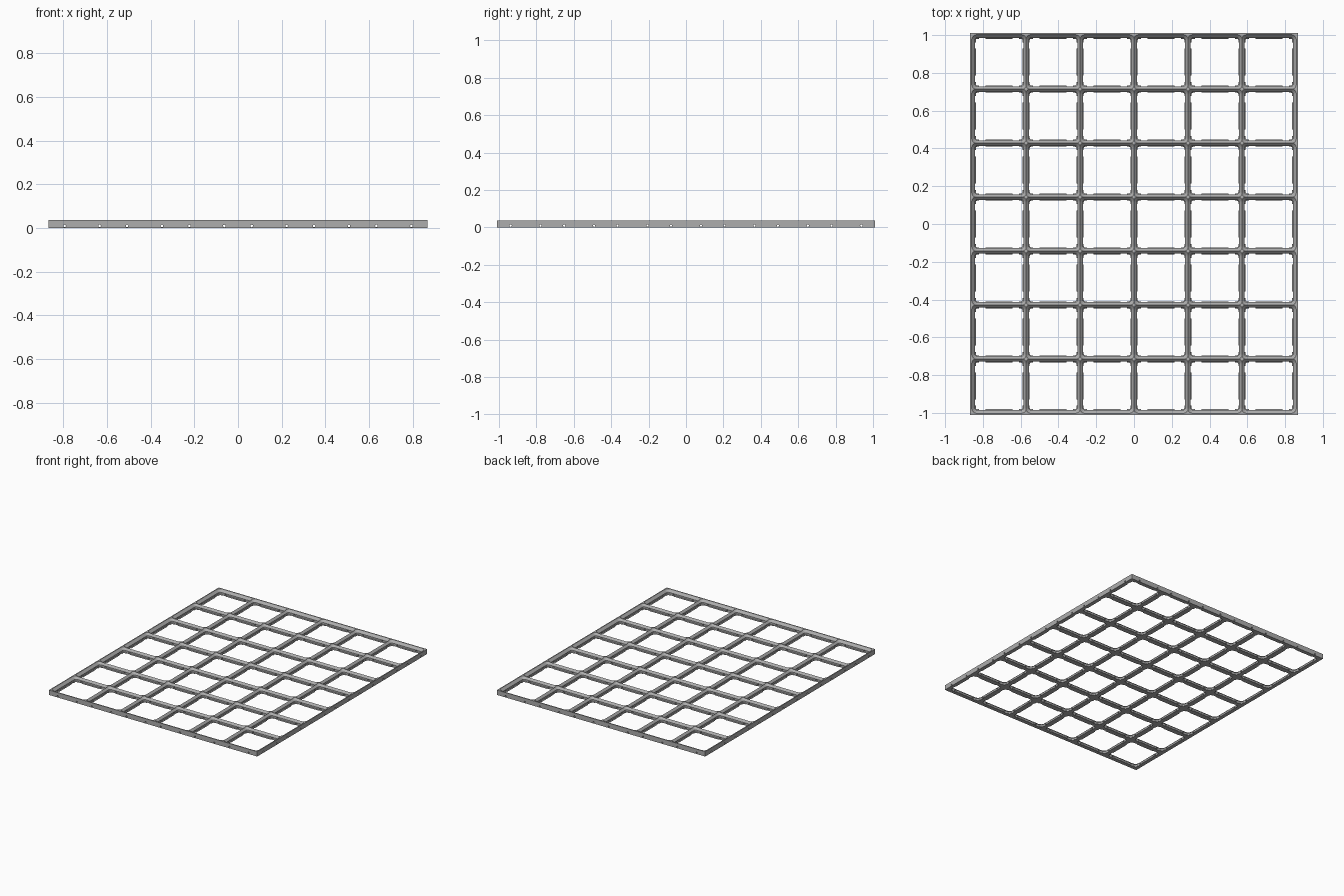
import bpy
import bmesh
from math import cos, sin, pi
from mathutils import Vector, Matrix

default = bpy.data.objects.get("Cube")
if default:
    bpy.data.objects.remove(default)

COLS, ROWS = 6, 7
PITCH = 2 / ROWS
HALF = PITCH / 2
MM = PITCH / 42
RADIUS = 4 * MM            # corner radius at the cell border
RIDGE, PEAK = 5 * MM, 5.4 * MM
LIP, WALL = -2.85 * MM, -2.15 * MM
FAR, MARGIN = 0.04, 0.01
GAP_IN, GAP_OUT = 0.072, 0.105
HOLE_AT, HOLE_Z, HOLE_R = 0.08, 0.0095, 0.006
ARC_STEPS = 8

grey = bpy.data.materials.new("matte grey")
grey.use_nodes = True
COLOR = (0.42, 0.42, 0.42, 1)
grey.diffuse_color = COLOR
grey.node_tree.nodes["Principled BSDF"].inputs["Base Color"].default_value = COLOR


def make_object(name, bm):
    bmesh.ops.recalc_face_normals(bm, faces=bm.faces)
    mesh = bpy.data.meshes.new(name)
    bm.to_mesh(mesh)
    bm.free()
    mesh.materials.append(grey)
    obj = bpy.data.objects.new(name, mesh)
    bpy.context.collection.objects.link(obj)
    return obj


def ring_points(offset, notched):
    """Rounded square grown by offset; notched rings lose the lip in the gaps."""
    pts = []
    centre = HALF - RADIUS
    side = [(-GAP_OUT, 0), (-GAP_OUT, 1), (-GAP_IN, 1), (-GAP_IN, 0),
            (GAP_IN, 0), (GAP_IN, 1), (GAP_OUT, 1), (GAP_OUT, 0)]
    for quarter in range(4):
        turn = Matrix.Rotation(quarter * pi / 2, 2)
        for t, in_gap in side:
            out = WALL if notched and in_gap else offset
            pts.append(turn @ Vector((HALF + out, t)))
        for i in range(ARC_STEPS + 1):
            a = i / ARC_STEPS * pi / 2
            r = RADIUS + offset
            pts.append(turn @ Vector((centre + r * cos(a), centre + r * sin(a))))
    return pts


# Underside, lip, upright wall, sloped flank and raised crossing, bottom to top
PROFILE = [(FAR, 0, False), (LIP, 0, True), (LIP, 0.35 * MM, True),
           (WALL, 1.05 * MM, False), (WALL, 2.85 * MM, False),
           (PEAK - RIDGE, PEAK, False), (FAR, PEAK, False)]


def add_cell(bm, col, row):
    cx = (col - (COLS - 1) / 2) * PITCH
    cy = (row - (ROWS - 1) / 2) * PITCH
    tile = bmesh.new()
    rings = [[tile.verts.new((p.x + cx, p.y + cy, z)) for p in ring_points(off, cut)]
             for off, z, cut in PROFILE]
    for low, high in zip(rings, rings[1:]):
        n = len(low)
        for i in range(n):
            j = (i + 1) % n
            tile.faces.new((low[i], low[j], high[j], high[i]))
    bmesh.ops.remove_doubles(tile, verts=tile.verts, dist=1e-6)
    # Trim to the cell border, with a little extra on the plate's outer sides
    limits = [((1, 0, 0), col == COLS - 1), ((-1, 0, 0), col == 0),
              ((0, 1, 0), row == ROWS - 1), ((0, -1, 0), row == 0)]
    for normal, outer in limits:
        reach = HALF + (MARGIN if outer else 0)
        bmesh.ops.bisect_plane(
            tile, geom=tile.verts[:] + tile.edges[:] + tile.faces[:], dist=1e-7,
            plane_co=Vector((cx, cy, 0)) + Vector(normal) * reach,
            plane_no=normal, clear_outer=True)
    temp = bpy.data.meshes.new("tile")
    tile.to_mesh(temp)
    tile.free()
    bm.from_mesh(temp)
    bpy.data.meshes.remove(temp)


# Lattice of cells, closed around the rim
bm = bmesh.new()
for col in range(COLS):
    for row in range(ROWS):
        add_cell(bm, col, row)
bmesh.ops.remove_doubles(bm, verts=bm.verts, dist=1e-5)
rim = [e for e in bm.edges if e.is_boundary]
bmesh.ops.bridge_loops(bm, edges=rim)
plate = make_object("grid_baseplate", bm)

# Rounded outline that trims the plate
bm = bmesh.new()
outline = []
for quarter, (sx, sy) in enumerate([(1, 1), (-1, 1), (-1, -1), (1, -1)]):
    for i in range(ARC_STEPS + 1):
        a = (quarter + i / ARC_STEPS) * pi / 2
        outline.append(bm.verts.new((sx * (COLS * HALF - RADIUS) + RADIUS * cos(a),
                                     sy * (ROWS * HALF - RADIUS) + RADIUS * sin(a), -0.1)))
base = bm.faces.new(outline)
top = bmesh.ops.extrude_face_region(bm, geom=[base])["geom"]
bmesh.ops.translate(bm, vec=(0, 0, 0.3), verts=[v for v in top if isinstance(v, bmesh.types.BMVert)])
cutters = [(make_object("outline_cutter", bm), "INTERSECT")]


# Connector holes through every wall, both ways
def hole_cutter(name, count, along_x):
    rods = bmesh.new()
    for cell in range(count):
        for s in (-1, 1):
            t = (cell - (count - 1) / 2) * PITCH + s * HOLE_AT
            place = (Matrix.Translation((0, t, HOLE_Z)) @ Matrix.Rotation(pi / 2, 4, "Y") if along_x
                     else Matrix.Translation((t, 0, HOLE_Z)) @ Matrix.Rotation(pi / 2, 4, "X"))
            bmesh.ops.create_cone(rods, cap_ends=True, segments=12, radius1=HOLE_R,
                                  radius2=HOLE_R, depth=2.4, matrix=place)
    return make_object(name, rods), "DIFFERENCE"


cutters.append(hole_cutter("hole_cutter_x", ROWS, True))
cutters.append(hole_cutter("hole_cutter_y", COLS, False))

bpy.ops.object.select_all(action="DESELECT")
bpy.context.view_layer.objects.active = plate
plate.select_set(True)
for cutter, operation in cutters:
    cutter.hide_render = True
    mod = plate.modifiers.new(cutter.name, "BOOLEAN")
    mod.operation, mod.solver, mod.object = operation, "EXACT", cutter
    bpy.ops.object.modifier_apply(modifier=mod.name)
    bpy.data.objects.remove(cutter)
bpy.ops.object.shade_smooth_by_angle(angle=pi / 6)
